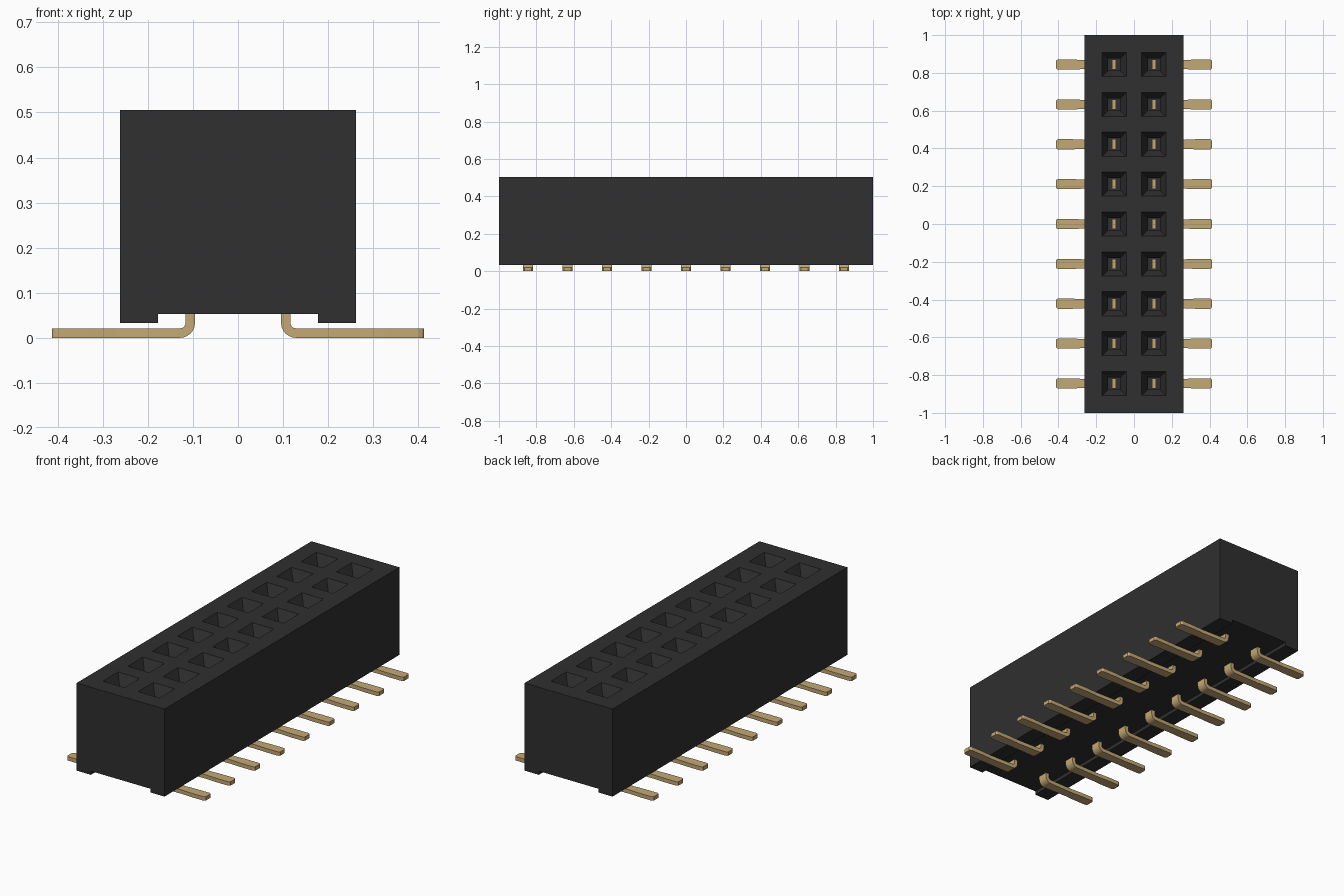
import bpy, bmesh, math
from mathutils import Vector

if "Cube" in bpy.data.objects:
    bpy.data.objects.remove(bpy.data.objects["Cube"], do_unlink=True)

PITCH, ROWS, COL_X = 0.211, 9, 0.105
TOP, HOLE = 0.505, 0.064
ROW_Y = [(i - (ROWS - 1) / 2) * PITCH for i in range(ROWS)]


def material(name, rgb):
    m = bpy.data.materials.new(name)
    m.use_nodes = True
    m.diffuse_color = (*rgb, 1)
    m.node_tree.nodes["Principled BSDF"].inputs["Base Color"].default_value = (*rgb, 1)
    return m


def make_object(name, bm, mat):
    bmesh.ops.recalc_face_normals(bm, faces=bm.faces)
    me = bpy.data.meshes.new(name)
    bm.to_mesh(me)
    bm.free()
    me.materials.append(mat)
    ob = bpy.data.objects.new(name, me)
    bpy.context.collection.objects.link(ob)
    return ob


black = material("black plastic", (0.029, 0.029, 0.029))
gold = material("gold contact", (0.55, 0.395, 0.176))

# Housing: end profile with a channel underneath, extruded along y
bm = bmesh.new()
profile = [(-0.262, 0.033), (-0.177, 0.033), (-0.177, 0.053), (0.177, 0.053),
           (0.177, 0.033), (0.262, 0.033), (0.262, TOP), (-0.262, TOP)]
end = bm.faces.new([bm.verts.new((x, -1, z)) for x, z in profile])
ext = bmesh.ops.extrude_face_region(bm, geom=[end])
bmesh.ops.translate(bm, vec=(0, 2, 0),
                    verts=[v for v in ext["geom"] if isinstance(v, bmesh.types.BMVert)])
bmesh.ops.recalc_face_normals(bm, faces=bm.faces)


def top_faces():
    return [f for f in bm.faces if all(abs(v.co.z - TOP) < 1e-4 for v in f.verts)]


def slice_top(co, no):
    faces = top_faces()
    geom = faces + list({e for f in faces for e in f.edges}) + list({v for f in faces for v in f.verts})
    bmesh.ops.bisect_plane(bm, geom=geom, plane_co=co, plane_no=no, dist=1e-5)


# Slice the top into a grid so every socket opening is one face
for s in (-1, 1):
    for x in (-COL_X, COL_X):
        slice_top((x + s * HOLE, 0, 0), (1, 0, 0))
    for y in ROW_Y:
        slice_top((0, y + s * HOLE, 0), (0, 1, 0))


def is_socket(f):
    c = f.calc_center_median()
    return abs(abs(c.x) - COL_X) < 0.01 and any(abs(c.y - y) < 0.01 for y in ROW_Y)


# Sockets: a tapered lead-in, then a straight shaft
sockets = [f for f in top_faces() if is_socket(f)]
for depth, scale in ((0.06, 0.5), (0.3, 1.0)):
    sockets = bmesh.ops.extrude_discrete_faces(bm, faces=sockets)["faces"]
    for f in sockets:
        c = f.calc_center_median()
        for v in f.verts:
            v.co = c + (v.co - c) * scale - Vector((0, 0, depth))
make_object("housing", bm, black)

# Contact path: (x, z, direction angle, half width), from socket, round the bend, to the tip
T = 0.0105
path = [(0.106, 0.33, -90, 0.027), (0.106, 0.033, -90, 0.027)]
for k in range(1, 7):
    a = math.radians(15 * k)
    path.append((0.1285 - 0.0225 * math.cos(a), 0.033 - 0.0225 * math.sin(a), -90 + 15 * k, 0.027))
path += [(0.27, T, 0, 0.024), (0.33, T, 0, 0.027), (0.402, T, 0, 0.027),
         (0.409, T, 0, 0.024), (0.413, T, 0, 0.019)]


def make_contact(name, side, y):
    bm = bmesh.new()
    rings = []
    for x, z, ang, w in path:
        a = math.radians(ang)
        nx, nz = -math.sin(a) * T, math.cos(a) * T
        rings.append([bm.verts.new((side * (x + s * nx), y + t * w, z + s * nz))
                      for s, t in ((-1, -1), (1, -1), (1, 1), (-1, 1))])
    for r0, r1 in zip(rings, rings[1:]):
        for i in range(4):
            j = (i + 1) % 4
            bm.faces.new((r0[i], r0[j], r1[j], r1[i]))
    bm.faces.new(rings[0])
    bm.faces.new(rings[-1])
    make_object(name, bm, gold)


for n, y in enumerate(ROW_Y, 1):
    make_contact(f"left_contact_{n}", 1, y)
    make_contact(f"right_contact_{n}", -1, y)
